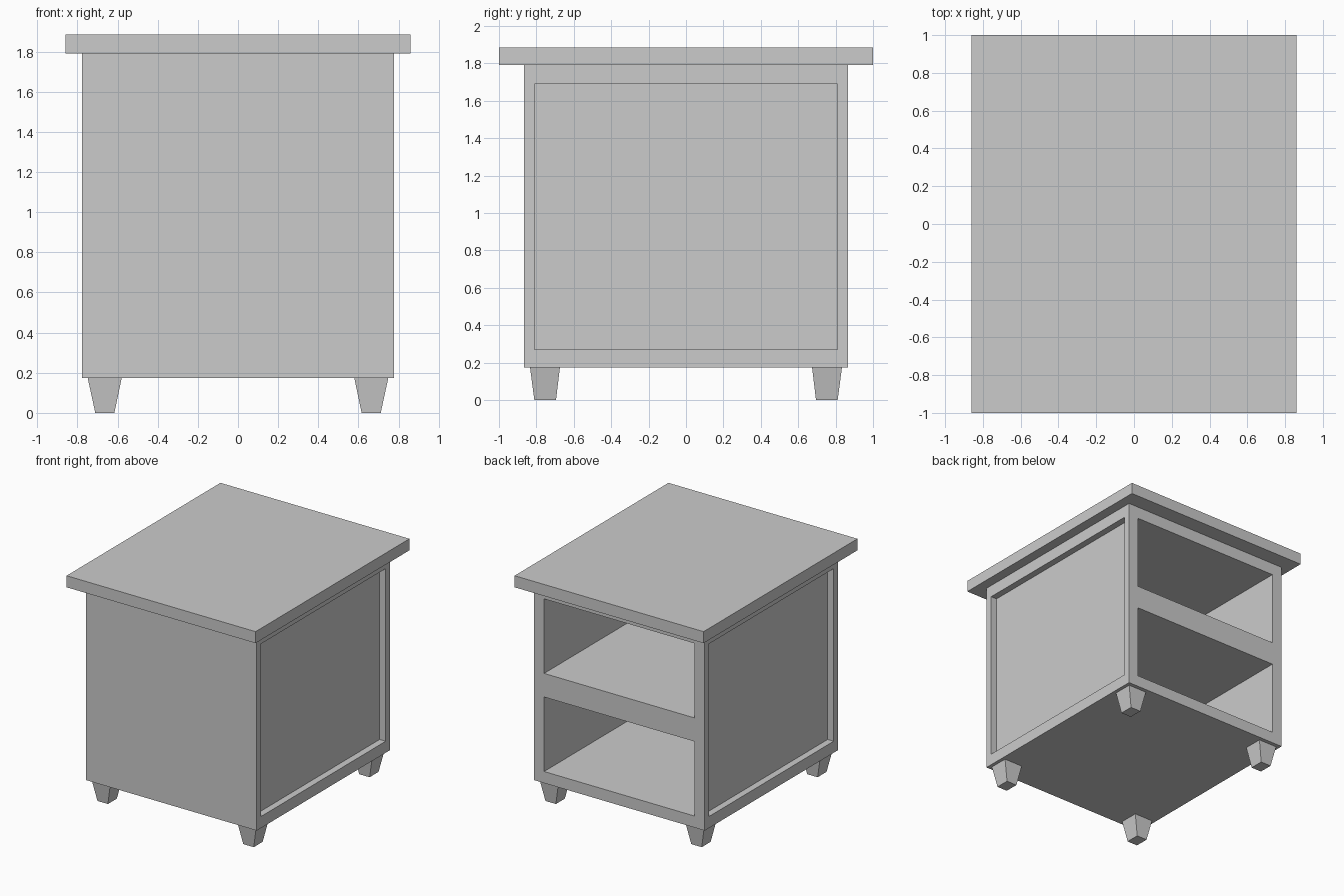
import bpy, bmesh

if "Cube" in bpy.data.objects:
    bpy.data.objects.remove(bpy.data.objects["Cube"])


def box(name, x, y, z):
    """Box from (min, max) ranges along each axis."""
    bpy.ops.mesh.primitive_cube_add(size=1, location=[sum(r) / 2 for r in (x, y, z)])
    ob = bpy.context.object
    ob.name = name
    ob.scale = [r[1] - r[0] for r in (x, y, z)]
    bpy.ops.object.transform_apply(location=True, rotation=True, scale=True)
    return ob


def cut(target, cutter):
    """Subtract the cutter from the target and remove it."""
    mod = target.modifiers.new("cut", 'BOOLEAN')
    mod.operation = 'DIFFERENCE'
    mod.solver = 'EXACT'
    mod.object = cutter
    bpy.context.view_layer.objects.active = target
    bpy.ops.object.modifier_apply(modifier=mod.name)
    bpy.data.objects.remove(cutter, do_unlink=True)


# Overhanging table top
box("table_top", (-0.86, 0.86), (-1, 1), (1.79, 1.885))

# Cabinet body
body = box("cabinet_body", (-0.777, 0.777), (-0.866, 0.866), (0.175, 1.79))

# Recessed side panels
for x in ((-0.9, -0.722), (0.722, 0.9)):
    cut(body, box("panel_cutter", x, (-0.81, 0.81), (0.27, 1.69)))

# Two open compartments at the back
for z in ((0.27, 0.883), (1.077, 1.69)):
    cut(body, box("shelf_cutter", (-0.685, 0.685), (-0.8, 1.0), z))

# Tapered feet
for side, sx in (("left", -1), ("right", 1)):
    for end, sy in (("front", -1), ("back", 1)):
        rings = [(0.616, 0.711, 0.695, 0.811, 0.0), (0.579, 0.749, 0.674, 0.834, 0.175)]
        bm = bmesh.new()
        for x0, x1, y0, y1, z in rings:
            for x, y in ((x0, y0), (x1, y0), (x1, y1), (x0, y1)):
                bm.verts.new((sx * x, sy * y, z))
        bmesh.ops.convex_hull(bm, input=bm.verts)
        bmesh.ops.dissolve_limit(bm, angle_limit=0.01, verts=bm.verts, edges=bm.edges)
        bmesh.ops.recalc_face_normals(bm, faces=bm.faces)
        mesh = bpy.data.meshes.new(f"{end}_{side}_foot")
        bm.to_mesh(mesh)
        bm.free()
        bpy.context.collection.objects.link(bpy.data.objects.new(mesh.name, mesh))
